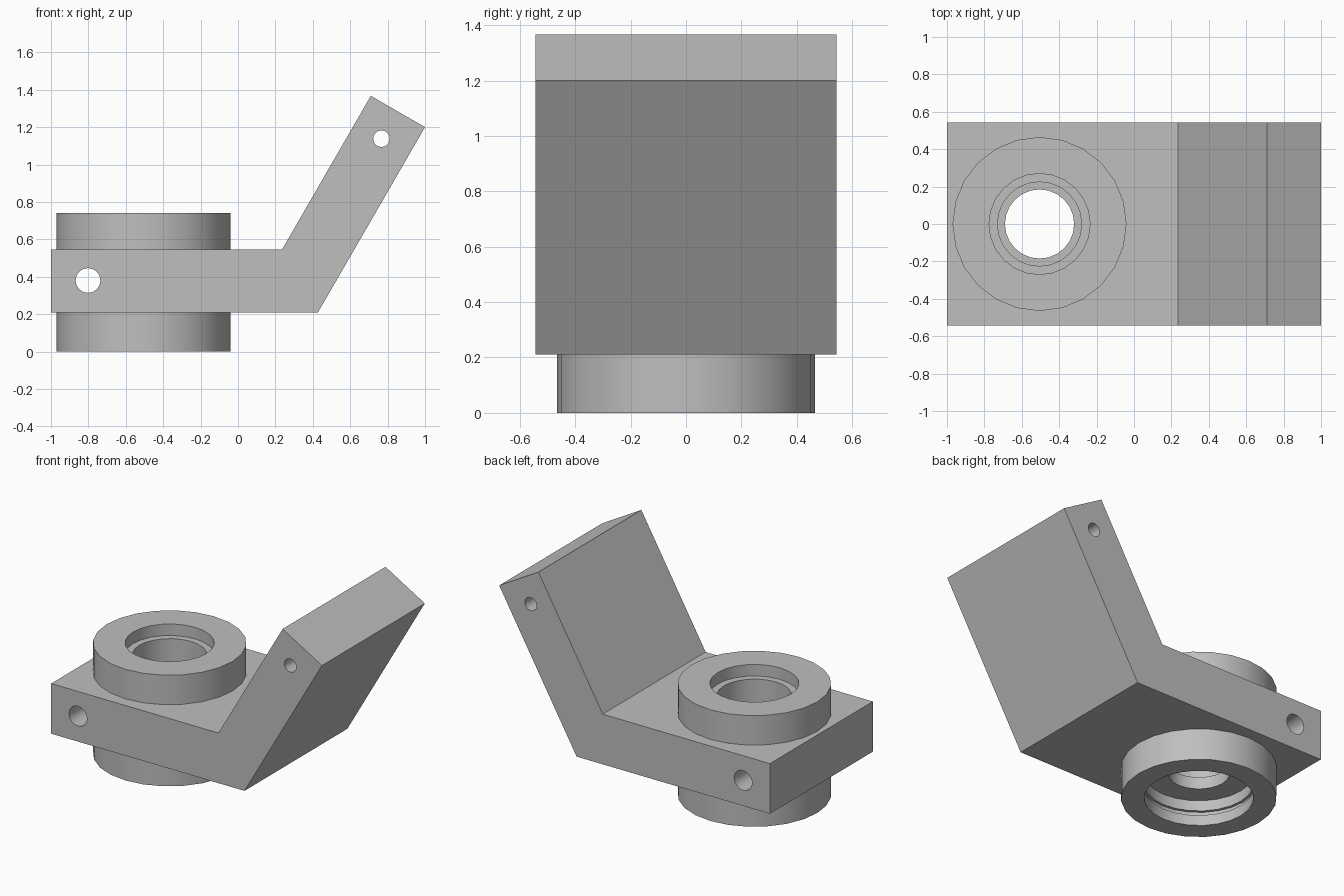
import bpy, bmesh, math
from mathutils import Matrix, Vector

cube = bpy.data.objects.get("Cube")
if cube:
    bpy.data.objects.remove(cube, do_unlink=True)

SIDES = 24
HUB_X = -0.505

grey = bpy.data.materials.new("plain_grey")
grey.use_nodes = True
grey.diffuse_color = (0.52, 0.52, 0.52, 1)
grey.node_tree.nodes["Principled BSDF"].inputs["Base Color"].default_value = grey.diffuse_color


def make_object(name, bm):
    bmesh.ops.recalc_face_normals(bm, faces=bm.faces)
    mesh = bpy.data.meshes.new(name)
    bm.to_mesh(mesh)
    bm.free()
    mesh.materials.append(grey)
    obj = bpy.data.objects.new(name, mesh)
    bpy.context.collection.objects.link(obj)
    return obj


def lathe(name, profile, matrix):
    """Closed solid of revolution from (radius, height) pairs."""
    bm = bmesh.new()
    rings = []
    for r, h in profile:
        rings.append([bm.verts.new((r * math.cos(a), r * math.sin(a), h))
                      for a in (math.tau * i / SIDES for i in range(SIDES))])
    for low, high in zip(rings, rings[1:]):
        for i in range(SIDES):
            j = (i + 1) % SIDES
            bm.faces.new((low[i], low[j], high[j], high[i]))
    bm.faces.new(rings[0])
    bm.faces.new(rings[-1])
    bm.transform(matrix)
    return make_object(name, bm)


def combine(target, tool, operation):
    """Apply a boolean and remove its tool."""
    tool.hide_render = True
    mod = target.modifiers.new(operation, 'BOOLEAN')
    mod.operation = operation
    mod.solver = 'EXACT'
    mod.object = tool
    bpy.context.view_layer.objects.active = target
    bpy.ops.object.modifier_apply(modifier=mod.name)
    bpy.data.objects.remove(tool, do_unlink=True)


# Bent plate: side profile extruded across the width
outline = [(-1, 0.21), (0.428, 0.21), (1, 1.2), (0.71, 1.367), (0.235, 0.545), (-1, 0.545)]
bm = bmesh.new()
face = bm.faces.new([bm.verts.new((x, -0.543, z)) for x, z in outline])
ext = bmesh.ops.extrude_face_region(bm, geom=[face])
bmesh.ops.translate(bm, vec=(0, 1.086, 0),
                    verts=[v for v in ext["geom"] if isinstance(v, bmesh.types.BMVert)])
bracket = make_object("angled_bracket", bm)

# Round hub through the plate
hub_place = Matrix.Translation((HUB_X, 0, 0))
combine(bracket, lathe("hub", [(0.465, 0), (0.465, 0.742)], hub_place), 'UNION')

# Stepped bore with a ring groove in the lower seat
bore = [(0.327, -0.1), (0.327, 0.07), (0.345, 0.07), (0.345, 0.1), (0.327, 0.1),
        (0.327, 0.17), (0.185, 0.17), (0.185, 0.25), (0.225, 0.25),
        (0.225, 0.665), (0.27, 0.665), (0.27, 0.85)]
combine(bracket, lathe("bore_cutter", bore, hub_place), 'DIFFERENCE')

# Cross holes at both ends of the bracket
for x, z, r in ((-0.802, 0.38, 0.066), (0.767, 1.138, 0.044)):
    place = Matrix.Translation((x, 0, z)) @ Matrix.Rotation(math.pi / 2, 4, 'X')
    combine(bracket, lathe("pin_cutter", [(r, -0.7), (r, 0.7)], place), 'DIFFERENCE')

# Smooth round walls, crisp edges
bpy.ops.object.select_all(action='DESELECT')
bracket.select_set(True)
bpy.context.view_layer.objects.active = bracket
bpy.ops.object.shade_smooth_by_angle(angle=math.radians(30))
